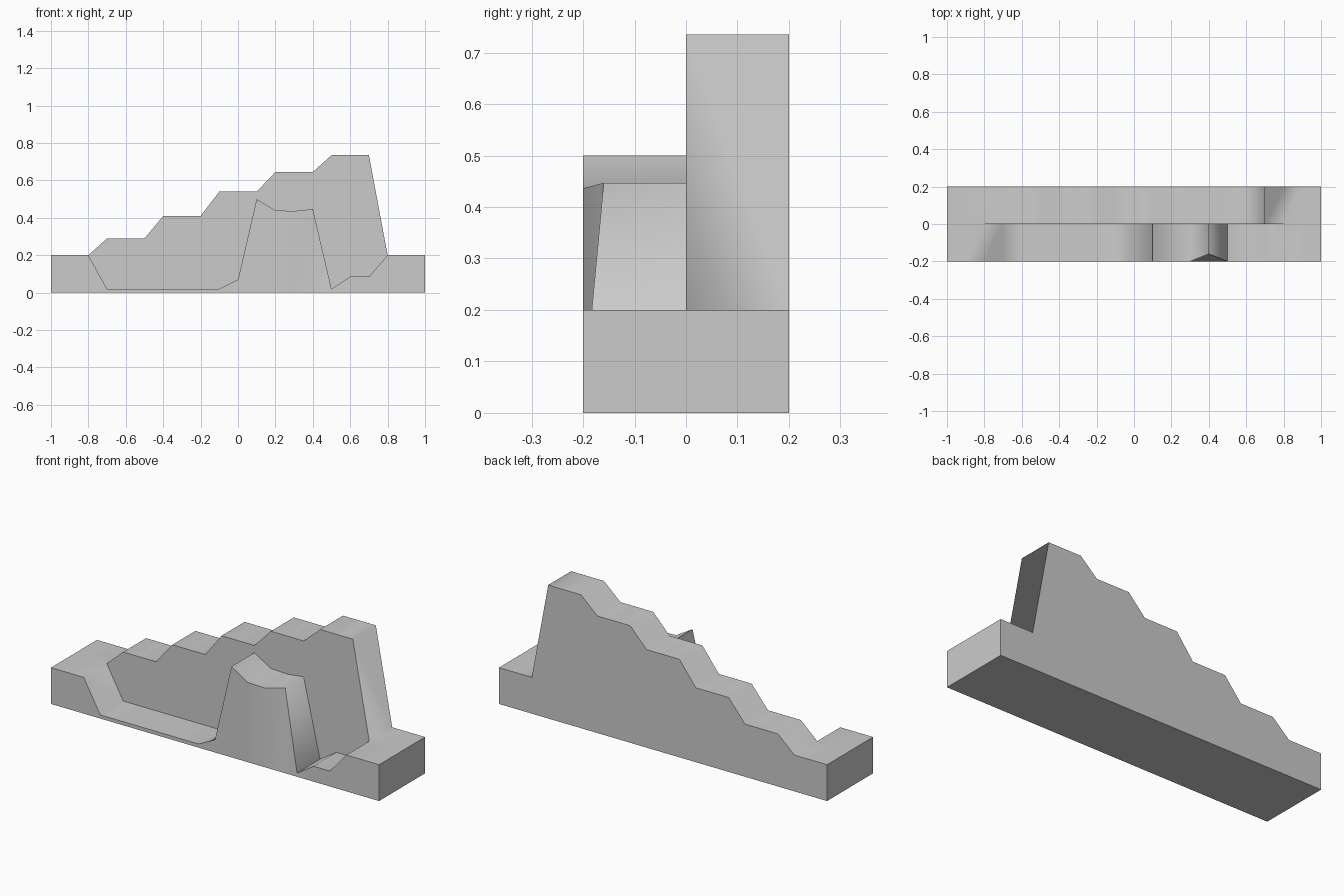
import bpy, bmesh
from math import radians

if "Cube" in bpy.data.objects:
    bpy.data.objects.remove(bpy.data.objects["Cube"])

# Heights every 0.1 along x: stepped back half and dug-out front half
back = [.2] * 3 + [.29] * 3 + [.41] * 3 + [.54] * 3 + [.645] * 3 + [.735] * 3 + [.2] * 3
front = ([.2] * 3 + [.02] * 7
         + [.07, .5, .44, .436, .447, .02, .085, .085] + [.2] * 3)

bm = bmesh.new()

# One cross-section per column, front wall / front floor / riser / back tread / back wall
sections = []
for i, (f, b) in enumerate(zip(front, back)):
    x = -1 + i * 0.1
    lip = -0.16 if i == 14 else -0.2      # notch in the mound's front edge
    pts = [(-.2, 0), (lip, f), (0, f), (0, b), (.2, b), (.2, 0)]
    sections.append([bm.verts.new((x, y, z)) for y, z in pts])

# Loft the sections and cap the ends
for a, b in zip(sections, sections[1:]):
    for k in range(6):
        n = (k + 1) % 6
        bm.faces.new((a[k], b[k], b[n], a[n]))
bm.faces.new(sections[0])
bm.faces.new(sections[-1][::-1])
bmesh.ops.remove_doubles(bm, verts=bm.verts[:], dist=1e-4)
bmesh.ops.recalc_face_normals(bm, faces=bm.faces[:])

# Smooth along the profile, crisp along the lengthwise edges
for face in bm.faces:
    face.smooth = True
for e in bm.edges:
    lengthwise = abs(e.verts[0].co.x - e.verts[1].co.x) > 0.05
    limit = radians(40 if lengthwise else 85)
    e.smooth = e.calc_face_angle(3.0) < limit

mesh = bpy.data.meshes.new("stepped_terrain")
bm.to_mesh(mesh)
bm.free()
terrain = bpy.data.objects.new("stepped_terrain", mesh)
bpy.context.collection.objects.link(terrain)
